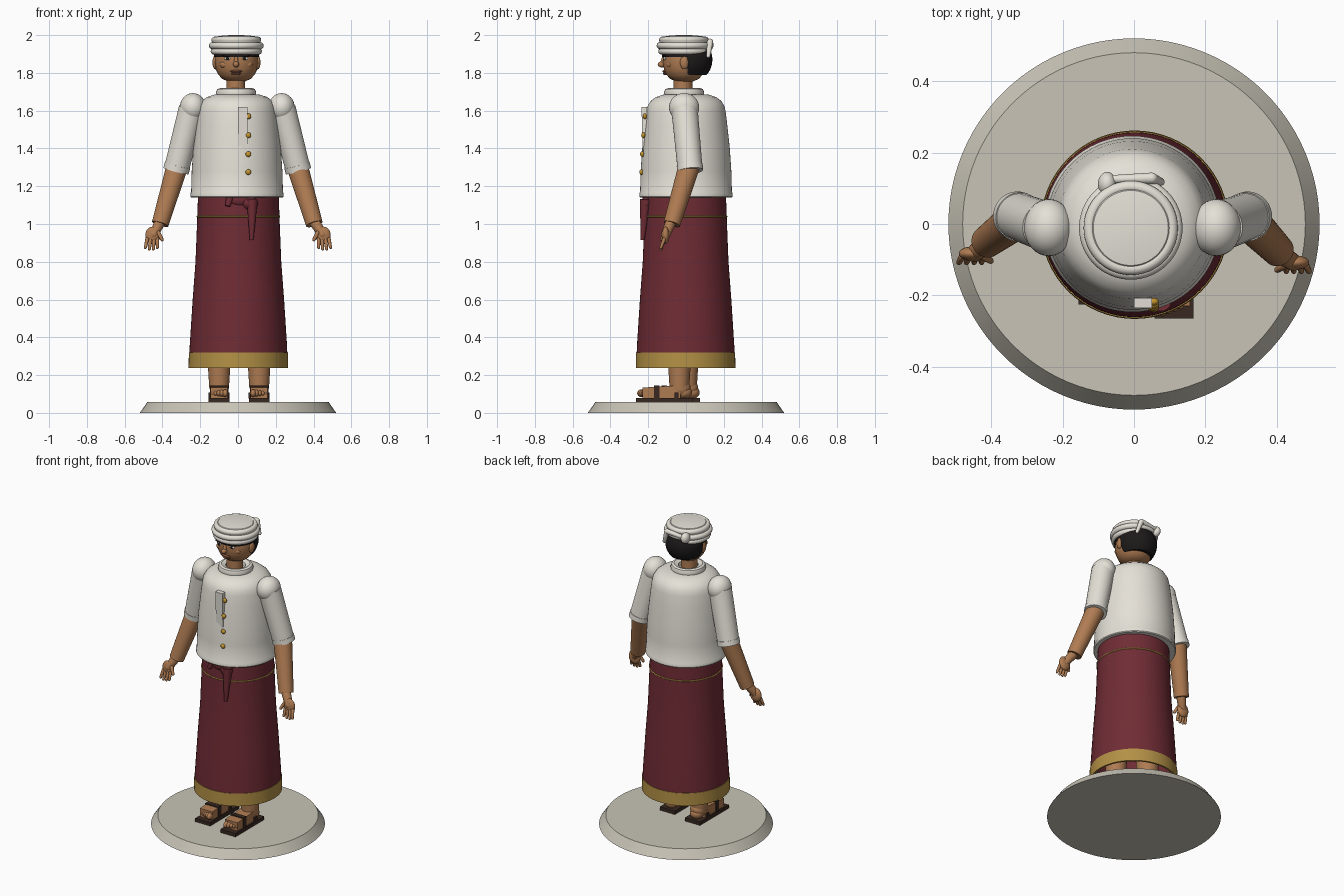
import bpy, bmesh, math
from mathutils import Vector, Matrix

if "Cube" in bpy.data.objects:
    bpy.data.objects.remove(bpy.data.objects["Cube"])


def mat(name, r, g, b):
    m = bpy.data.materials.new(name)
    m.diffuse_color = (r, g, b, 1)
    m.use_nodes = True
    m.node_tree.nodes["Principled BSDF"].inputs["Base Color"].default_value = m.diffuse_color
    return m


WHITE = mat("cotton", 0.78, 0.75, 0.68)
STONE = mat("stone", 0.58, 0.55, 0.47)
RED = mat("maroon", 0.16, 0.025, 0.035)
GOLD = mat("gold", 0.45, 0.28, 0.06)
BRASS = mat("brass", 0.55, 0.30, 0.03)
SKIN = mat("skin", 0.43, 0.20, 0.085)
LIP = mat("lip", 0.25, 0.09, 0.05)
DARK = mat("dark", 0.012, 0.010, 0.010)
SOLE = mat("leather", 0.04, 0.022, 0.015)


def finish(bm, name, m, matrix=None):
    if matrix is not None:
        bm.transform(matrix)
    bmesh.ops.recalc_face_normals(bm, faces=bm.faces)
    me = bpy.data.meshes.new(name)
    bm.to_mesh(me)
    bm.free()
    ob = bpy.data.objects.new(name, me)
    bpy.context.collection.objects.link(ob)
    me.materials.append(m)
    return ob


def lathe(name, prof, m, loc=(0, 0, 0), sx=1, sy=1, n=64, matrix=None):
    """Revolve (radius, height) points around z."""
    bm = bmesh.new()
    rings = [[bm.verts.new((r * sx * math.cos(2 * math.pi * i / n),
                            r * sy * math.sin(2 * math.pi * i / n), z)) for i in range(n)]
             for r, z in prof]
    for a, b in zip(rings, rings[1:]):
        for i in range(n):
            j = (i + 1) % n
            bm.faces.new((a[i], a[j], b[j], b[i]))
    bmesh.ops.remove_doubles(bm, verts=bm.verts, dist=1e-5)
    return finish(bm, name, m, matrix or Matrix.Translation(loc))


def limb(name, p, q, r1, r2, m, n=24, rounded=False):
    """Tapered cylinder, optionally with round ends, from p to q."""
    p, q = Vector(p), Vector(q)
    L = (q - p).length
    prof = [(0, 0), (r1, 0), (r2, L), (0, L)]
    if rounded:
        a = [math.pi / 8 * k for k in range(5)]
        prof = [(r1 * math.sin(t), -r1 * math.cos(t)) for t in a] + \
               [(r2 * math.cos(t), L + r2 * math.sin(t)) for t in a]
    mx = Matrix.Translation(p) @ (q - p).to_track_quat('Z', 'Y').to_matrix().to_4x4()
    return lathe(name, prof, m, n=n, matrix=mx)


def ball(name, loc, s, m, cuts=(), n=32):
    """Ellipsoid; each cut (point, normal) keeps the side the normal points to."""
    bm = bmesh.new()
    bmesh.ops.create_uvsphere(bm, u_segments=n, v_segments=n // 2, radius=1)
    bm.transform(Matrix.Translation(loc) @ Matrix.Diagonal((*s, 1)))
    for co, no in cuts:
        res = bmesh.ops.bisect_plane(bm, geom=bm.verts[:] + bm.edges[:] + bm.faces[:],
                                     plane_co=co, plane_no=no, clear_inner=True)
        edges = [e for e in res['geom_cut'] if isinstance(e, bmesh.types.BMEdge)]
        bmesh.ops.holes_fill(bm, edges=edges)
    return finish(bm, name, m)


def box(name, loc, s, m, rx=0):
    bm = bmesh.new()
    bmesh.ops.create_cube(bm, size=1)
    return finish(bm, name, m, Matrix.Translation(loc) @ Matrix.Rotation(rx, 4, 'X')
                  @ Matrix.Diagonal((*s, 1)))


def roll(name, R, r, z, m, loc, ry=1.0):
    """Torus ring around z."""
    prof = [(R + r * math.cos(k * math.pi / 6), z + r * math.sin(k * math.pi / 6)) for k in range(13)]
    return lathe(name, prof, m, loc, sy=ry)


# Base disc
lathe("base", [(0, 0), (0.52, 0), (0.48, 0.057), (0, 0.057)], STONE, n=96)

# Wrapped skirt, open at the hem, with gold border and stripe
C = (0.002, -0.002, 0)
lathe("skirt", [(0.25, 0.245), (0.261, 0.245), (0.258, 0.35), (0.242, 0.6), (0.227, 0.8), (0.219, 1.0),
                (0.213, 1.17), (0, 1.17), (0, 1.15), (0.2, 1.15), (0.21, 0.9), (0.25, 0.245)], RED, C)
lathe("skirt_border", [(0.252, 0.238), (0.264, 0.238), (0.262, 0.32), (0.25, 0.32), (0.252, 0.238)], GOLD, C)
roll("skirt_stripe", 0.2165, 0.005, 1.04, GOLD, C)
ball("skirt_knot", (0.065, -0.212, 1.11), (0.04, 0.025, 0.035), RED)
limb("skirt_tail_long", (0.075, -0.215, 1.13), (0.072, -0.23, 0.915), 0.03, 0.010, RED, 16)
limb("skirt_tail_short", (-0.04, -0.208, 1.15), (-0.055, -0.218, 1.095), 0.022, 0.014, RED, 16)
ball("skirt_fold", (0.01, -0.205, 1.13), (0.06, 0.022, 0.035), RED)

# Shirt, collar, placket, buttons
S = (-0.005, 0, 0)
lathe("shirt", [(0, 1.145), (0.243, 1.14), (0.247, 1.145), (0.247, 1.163), (0.243, 1.17), (0.24, 1.28),
                (0.232, 1.4), (0.219, 1.52), (0.21, 1.595), (0.203, 1.625), (0.188, 1.65), (0.16, 1.672),
                (0.12, 1.685), (0, 1.69)], WHITE, S)
lathe("collar", [(0.09, 1.67), (0.104, 1.684), (0.106, 1.698), (0.1, 1.714), (0.085, 1.719),
                 (0.06, 1.71), (0.055, 1.68)], WHITE, (-0.01, -0.01, 0))
box("placket", (0.025, -0.218, 1.495), (0.05, 0.028, 0.25), WHITE, 0.03)
for z, y in ((1.57, -0.218), (1.47, -0.226), (1.37, -0.232), (1.275, -0.236)):
    ball("button", (0.055, y, z), (0.015, 0.011, 0.015), BRASS, n=16)

# Arms: puffed shoulder, sleeve, cuff, forearm, hand
for s, side, wy in ((-1, "left", -0.05), (1, "right", -0.075)):
    ox = -0.004
    sh, el = Vector((s * 0.24 + ox, -0.008, 1.61)), Vector((s * 0.323 + ox, 0.022, 1.285))
    wr = Vector((s * 0.408 + ox, wy, 1.0))
    ball(side + "_shoulder", (s * 0.235 + ox, -0.01, 1.617), (0.069, 0.08, 0.076), WHITE)
    limb(side + "_sleeve", sh, el, 0.07, 0.066, WHITE, 32)
    d = (el - sh).normalized()
    limb(side + "_cuff", el - d * 0.028, el + d * 0.004, 0.069, 0.069, WHITE, 32)
    limb(side + "_forearm", el - d * 0.03, wr, 0.057, 0.045, SKIN, 32)
    hand = Vector((s * 0.447, wy - 0.033, 0.945))
    limb(side + "_wrist", wr + Vector((-s * 0.005, 0, 0.02)), hand, 0.03, 0.024, SKIN, 16, True)
    ball(side + "_palm", hand + Vector((s * 0.004, 0, -0.005)), (0.04, 0.02, 0.046), SKIN)
    for k in range(4):
        f = hand + Vector((s * (-0.02 + 0.018 * k), -0.008, -0.025))
        drop = 0.052 if k in (1, 2) else 0.044
        limb(side + "_finger", f, f + Vector((s * 0.003 * k, -0.016, -drop)), 0.010, 0.008, SKIN, 12, True)
    limb(side + "_thumb", hand + Vector((-s * 0.025, -0.008, 0.01)),
         hand + Vector((-s * 0.045, -0.02, -0.028)), 0.011, 0.009, SKIN, 12, True)

# Legs and sandalled feet, one step apart
for x, oy, side in ((-0.1, 0.035, "left"), (0.112, -0.005, "right")):
    limb(side + "_leg", (x, oy - 0.03, 0.5), (x, oy - 0.03, 0.13), 0.075, 0.052, SKIN, 32)
    ball(side + "_ankle", (x, oy - 0.025, 0.13), (0.05, 0.055, 0.05), SKIN)
    ball(side + "_heel", (x, oy - 0.005, 0.108), (0.042, 0.042, 0.035), SKIN)
    foot = box(side + "_foot", (x, oy - 0.125, 0.113), (0.09, 0.20, 0.066), SKIN)
    for v in foot.data.vertices:
        if v.co.y < oy - 0.15 and v.co.z > 0.11:
            v.co.z -= 0.012
    for k in range(5):
        big = 0.021 - 0.0022 * k
        dx = (0.032 - 0.017 * k) * (1 if x < 0 else -1)
        ball(side + "_toe", (x + dx, oy - 0.229 + 0.004 * k, 0.104), (big * 0.75, big * 1.2, big), SKIN, n=16)
    box(side + "_sandal", (x, oy - 0.11, 0.068), (0.11, 0.30, 0.023), SOLE)
    box(side + "_strap", (x, oy - 0.15, 0.108), (0.098, 0.03, 0.072), SOLE)
    box(side + "_heel_strap", (x, oy - 0.045, 0.092), (0.112, 0.022, 0.03), SOLE)

# Neck, head, face
limb("neck", (-0.012, -0.016, 1.66), (-0.012, -0.016, 1.8), 0.05, 0.05, SKIN, 32)
H = (-0.008, -0.008, 0)
lathe("head", [(0, 1.752), (0.045, 1.755), (0.075, 1.768), (0.096, 1.79), (0.109, 1.82), (0.115, 1.86),
               (0.112, 1.9), (0.095, 1.945), (0, 1.97)], SKIN, H)
ball("nose", (-0.01, -0.128, 1.845), (0.016, 0.022, 0.016), SKIN, n=16)
limb("nose_bridge", (-0.01, -0.116, 1.89), (-0.01, -0.126, 1.85), 0.008, 0.012, SKIN, 12)
ball("upper_lip", (-0.01, -0.112, 1.808), (0.032, 0.013, 0.007), LIP, n=16)
ball("lower_lip", (-0.01, -0.109, 1.796), (0.026, 0.013, 0.008), LIP, n=16)
for s in (-1, 1):
    ball("eye", (-0.01 + s * 0.045, -0.112, 1.876), (0.018, 0.008, 0.009), WHITE, n=16)
    ball("pupil", (-0.01 + s * 0.045, -0.118, 1.876), (0.009, 0.005, 0.009), DARK, n=12)
    ball("brow", (-0.01 + s * 0.045, -0.113, 1.892), (0.03, 0.011, 0.007), DARK, n=16)
    ball("cheek", (-0.01 + s * 0.06, -0.085, 1.845), (0.026, 0.018, 0.02), SKIN, n=16)
    ball("ear", (-0.008 + s * 0.113, -0.008, 1.855), (0.014, 0.024, 0.036), SKIN, n=16)

# Hair: squared-off back and thin hairline under the headwrap
ball("hair_back", (-0.008, 0.012, 1.87), (0.122, 0.128, 0.125), DARK,
     [((0, 0.008, 0), (0, 1, 0)), ((0, 0, 1.79), (0, 0, 1))])
lathe("hairline", [(0.1, 1.885), (0.119, 1.885), (0.121, 1.925), (0.1, 1.93)], DARK, H)

# Headwrap: three rolls, crown, knot and tails at the back
W = (-0.009, -0.011, 0)
lathe("headwrap_crown", [(0.12, 1.905), (0.13, 1.93), (0.128, 1.975), (0.112, 1.986), (0.105, 1.993),
                         (0.06, 1.999), (0, 2.0)], WHITE, W)
for z, R, r in ((1.914, 0.119, 0.017), (1.944, 0.127, 0.018), (1.975, 0.115, 0.017)):
    roll("headwrap_roll", R, r, z, WHITE, W)
ball("headwrap_knot", (-0.075, 0.112, 1.947), (0.026, 0.034, 0.034), WHITE)
limb("headwrap_tail_a", (-0.06, 0.125, 1.955), (0.05, 0.128, 1.965), 0.012, 0.016, WHITE, 16, True)
limb("headwrap_tail_b", (0.05, 0.128, 1.965), (0.075, 0.118, 1.89), 0.016, 0.011, WHITE, 16, True)

# Smooth shading with sharp edges kept
bpy.ops.object.select_all(action='SELECT')
bpy.context.view_layer.objects.active = bpy.data.objects["base"]
bpy.ops.object.shade_smooth_by_angle(angle=math.radians(35))
